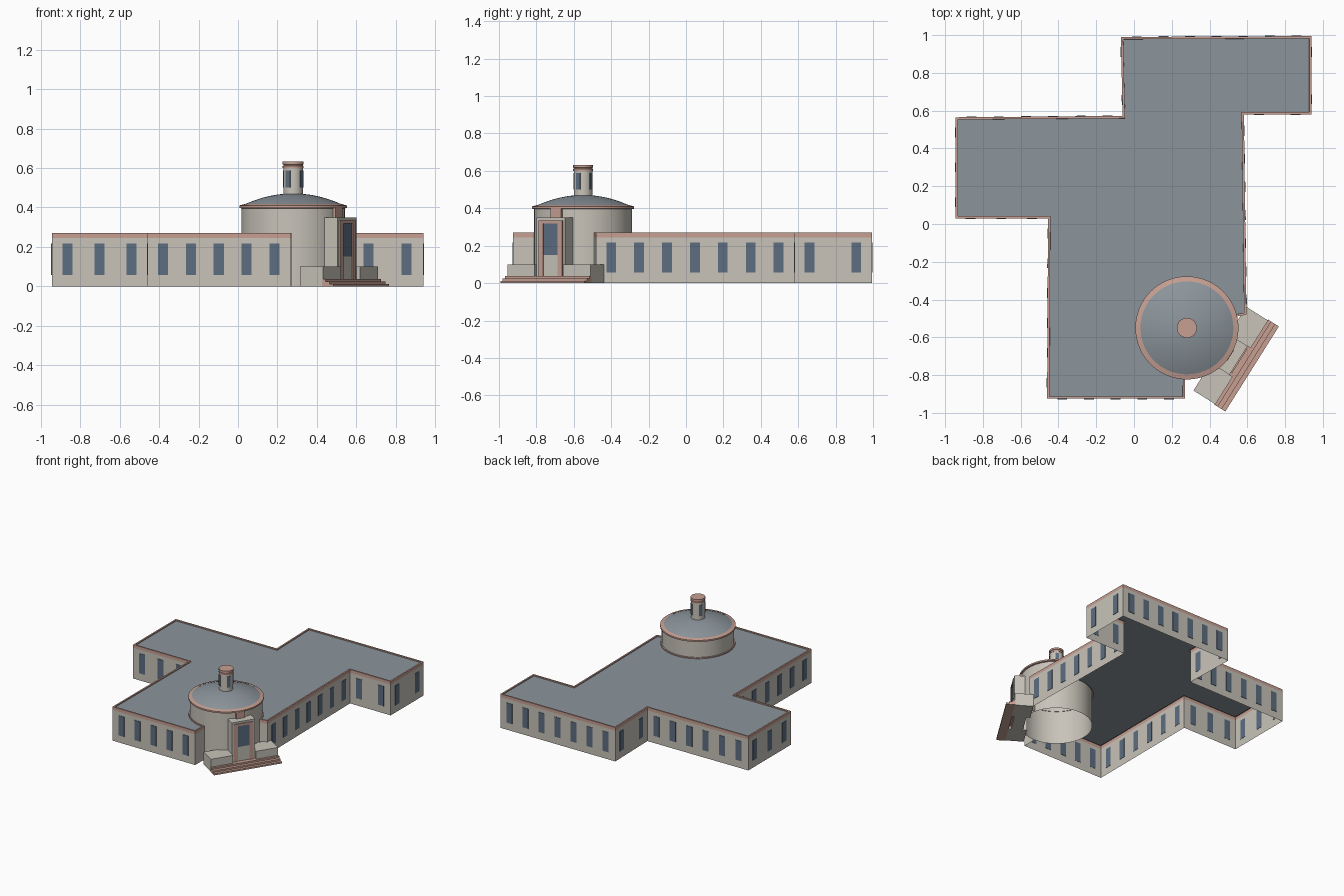
import bpy, bmesh
from math import sin, cos, pi, radians, atan2
from mathutils import Vector, Matrix

cube = bpy.data.objects.get("Cube")
if cube:
    bpy.data.objects.remove(cube, do_unlink=True)


def material(name, r, g, b):
    m = bpy.data.materials.new(name)
    m.use_nodes = True
    m.diffuse_color = (r, g, b, 1)
    m.node_tree.nodes["Principled BSDF"].inputs["Base Color"].default_value = (r, g, b, 1)
    return m


STONE = material("pale stone", 0.58, 0.55, 0.49)
TRIM = material("pink trim", 0.57, 0.35, 0.29)
ROOF = material("slate roof", 0.26, 0.30, 0.33)
GLASS = material("blue glass", 0.11, 0.155, 0.22)

HUB = Vector((0.28, -0.55, 0))    # rotunda axis
FACING = radians(-32.2)           # direction of the entrance


def finish(name, bm, mats, smooth=False):
    me = bpy.data.meshes.new(name)
    bm.to_mesh(me)
    bm.free()
    for m in mats:
        me.materials.append(m)
    ob = bpy.data.objects.new(name, me)
    bpy.context.collection.objects.link(ob)
    if smooth:
        bpy.ops.object.select_all(action='DESELECT')
        ob.select_set(True)
        bpy.context.view_layer.objects.active = ob
        bpy.ops.object.shade_smooth_by_angle(angle=radians(35))
    return ob


def add_box(bm, lo, hi, origin=HUB, angle=FACING):
    """Box between two corners in a frame turned about z."""
    lo, hi = Vector(lo), Vector(hi)
    frame = Matrix.Translation(origin) @ Matrix.Rotation(angle, 4, 'Z')
    size = Matrix.Diagonal((hi - lo).to_4d())
    size[3][3] = 1
    bmesh.ops.create_cube(bm, size=1, matrix=frame @ Matrix.Translation((lo + hi) / 2) @ size)


def box(name, mat, lo, hi):
    bm = bmesh.new()
    add_box(bm, lo, hi)
    return finish(name, bm, [mat])


def lathe(name, mat, profile, steps=64):
    bm = bmesh.new()
    verts = [bm.verts.new(HUB + Vector((r, 0, z))) for r, z in profile]
    edges = [bm.edges.new(pair) for pair in zip(verts, verts[1:])]
    bmesh.ops.spin(bm, geom=verts + edges, cent=HUB, axis=(0, 0, 1), angle=2 * pi, steps=steps)
    bmesh.ops.remove_doubles(bm, verts=bm.verts, dist=0.0002)
    bmesh.ops.recalc_face_normals(bm, faces=bm.faces)
    return finish(name, bm, [mat], True)


# Footprint, counterclockwise: corner and number of windows on the wall after it
west = [((-0.945, 0.03), 3), ((-0.455, 0.03), 6), ((-0.46, -0.925), 5), ((0.27, -0.925), 0)]
east = [((0.595, -0.48), 7), ((0.582, 0.58), 2), ((0.94, 0.58), 2), ((0.94, 0.995), 7),
        ((-0.07, 0.99), 2), ((-0.06, 0.572), 6), ((-0.945, 0.565), 3)]
arc = []
for i in range(33):
    a = radians(268 - 255 * i / 32)
    arc.append(((HUB.x + 0.258 * cos(a), HUB.y + 0.258 * sin(a)), 0))
plan = west + arc + east
points = [Vector((*p, 0)) for p, n in plan]
count = len(points)

# Wings: open-bottomed walls, trim band, parapet rim and sunken roof
bm = bmesh.new()
rings = [[bm.verts.new(p + Vector((0, 0, z))) for p in points] for z in (0, 0.245, 0.27)]
for i in range(count):
    j = (i + 1) % count
    if len(west) <= i < len(west) + len(arc) - 1:
        continue                  # the rotunda drum closes this stretch
    for k in (0, 1):
        f = bm.faces.new((rings[k][i], rings[k][j], rings[k + 1][j], rings[k + 1][i]))
        f.material_index = k
roof = bm.faces.new(rings[2])
roof.material_index = 1
bm.normal_update()
bmesh.ops.inset_region(bm, faces=[roof], thickness=0.012, use_even_offset=True, use_boundary=True)
bmesh.ops.inset_region(bm, faces=[roof], thickness=0.0005, depth=-0.008,
                       use_even_offset=True, use_boundary=True)
roof.material_index = 2
finish("wings", bm, [STONE, TRIM, ROOF])

# Wing windows, evenly spaced on each wall
bm = bmesh.new()
for i, (p, n) in enumerate(plan):
    a, b = points[i], points[(i + 1) % count]
    run = b - a
    for k in range(n):
        t = 0.08 + (run.length - 0.165) * k / (n - 1)
        add_box(bm, (t - 0.026, -0.003, 0.058), (t + 0.026, 0.002, 0.216), a, atan2(run.y, run.x))
finish("wing_windows", bm, [GLASS])

# Rotunda: drum, eave, shallow dome
lathe("rotunda_drum", STONE, [(0.262, 0), (0.262, 0.4)])
lathe("rotunda_eave", TRIM, [(0.262, 0.395), (0.273, 0.398), (0.273, 0.41), (0.246, 0.417)])
dome = []
for i in range(13):
    r = 0.248 * (1 - i / 12)
    dome.append((r, 0.415 + 0.056 * (1 - (r / 0.248) ** 2)))
lathe("rotunda_dome", ROOF, dome)

# Lantern on the dome
lathe("lantern_shaft", STONE, [(0.05, 0.455), (0.05, 0.602)], 32)
lathe("lantern_cap", TRIM, [(0.05, 0.6), (0.053, 0.6), (0.053, 0.61), (0.049, 0.612),
                            (0.049, 0.616), (0.053, 0.618), (0.053, 0.632), (0, 0.632)], 32)
bm = bmesh.new()
for k in range(4):
    add_box(bm, (0.046, -0.013, 0.5), (0.0525, 0.013, 0.588), HUB, FACING + k * pi / 2)
finish("lantern_windows", bm, [GLASS])

# Entrance: portal with framed door, flanking blocks, steps
box("portal", STONE, (0.235, -0.09, 0), (0.323, 0.09, 0.35))
box("portal_crest", TRIM, (0.24, -0.034, 0.345), (0.274, 0.034, 0.4))
for name, side in (("left_block", 1), ("right_block", -1)):
    v = sorted((0.09 * side, 0.262 * side))
    box(name, STONE, (0.206, v[0], 0), (0.343, v[1], 0.1))
bm = bmesh.new()
for side in (-1, 1):
    v = sorted((0.045 * side, 0.075 * side))
    add_box(bm, (0.32, v[0], 0.03), (0.33, v[1], 0.335))
add_box(bm, (0.32, -0.045, 0.318), (0.33, 0.045, 0.335))
finish("door_frame", bm, [TRIM])
box("door_panel", STONE, (0.32, -0.045, 0.03), (0.325, 0.045, 0.15))
box("door_glass", GLASS, (0.32, -0.045, 0.15), (0.325, 0.045, 0.318))
for k, reach in enumerate((0.408, 0.385, 0.36)):
    box("step_%d" % (k + 1), TRIM, (0.32 if k == 2 else 0.34, -0.09 if k == 2 else -0.266, 0.0125 * k),
        (reach, 0.09 if k == 2 else 0.266, 0.0125 * (k + 1)))
box("top_step", TRIM, (0.343, -0.266, 0.025), (0.36, 0.266, 0.0376))
